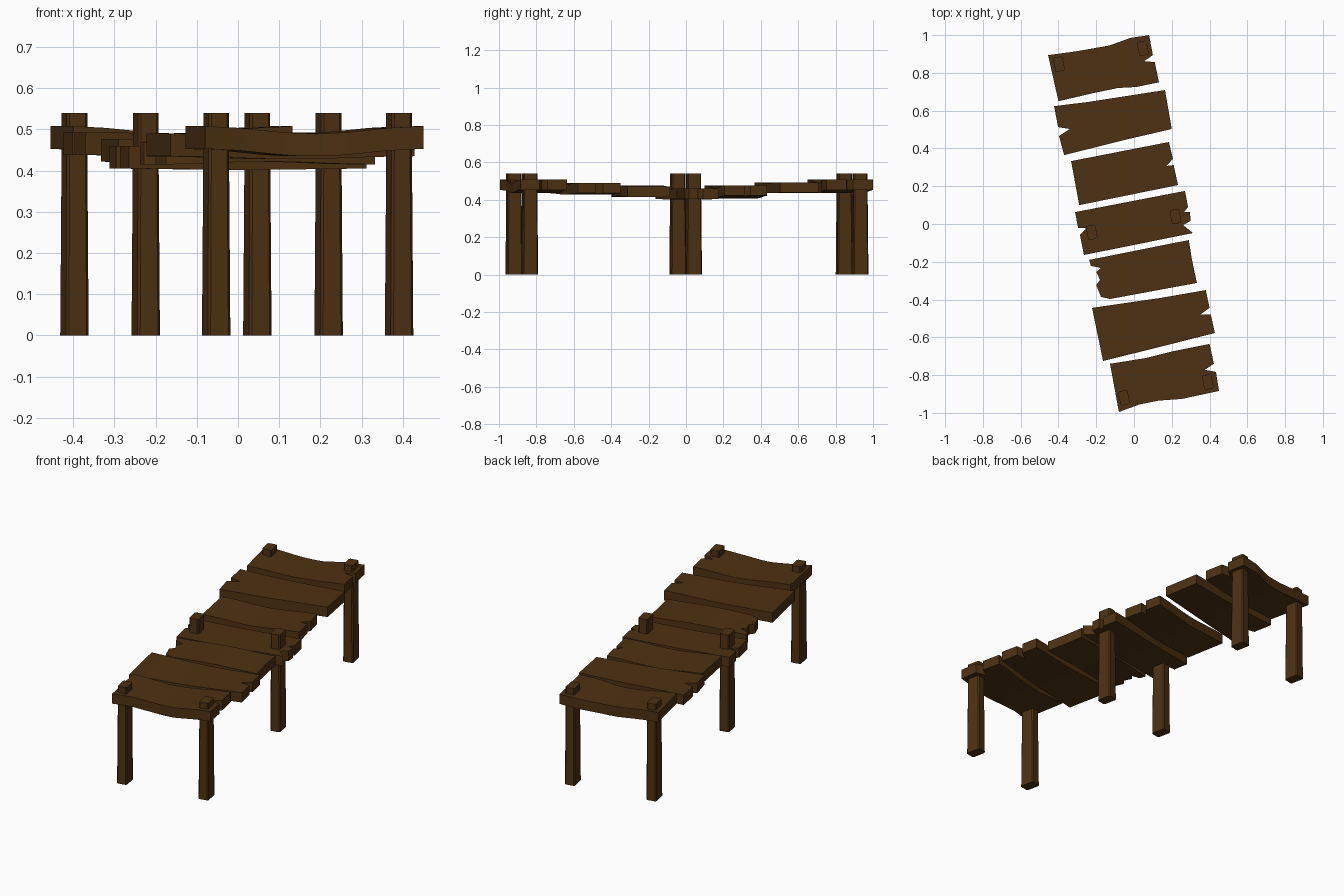
import bpy, bmesh, math
from mathutils import Vector, Matrix

if "Cube" in bpy.data.objects:
    bpy.data.objects.remove(bpy.data.objects["Cube"])

ANG = math.radians(11.3)                      # the whole dock is turned a little
ALONG = Vector((math.cos(ANG), math.sin(ANG), 0))

wood = bpy.data.materials.new("dark brown wood")
wood.diffuse_color = (0.075, 0.031, 0.006, 1)
wood.use_nodes = True
wood.node_tree.nodes["Principled BSDF"].inputs["Base Color"].default_value = wood.diffuse_color


def finish(bm, name):
    bmesh.ops.recalc_face_normals(bm, faces=bm.faces[:])
    me = bpy.data.meshes.new(name)
    bm.to_mesh(me)
    bm.free()
    me.materials.append(wood)
    ob = bpy.data.objects.new(name, me)
    bpy.context.collection.objects.link(ob)
    me.shade_smooth()
    me.set_sharp_from_angle(angle=math.radians(30))
    return ob


def plank(name, z_end, z_mid, pts, thick=0.055):
    """Ragged outline, cut across its length, thickened and bent."""
    bm = bmesh.new()
    bm.faces.new([bm.verts.new((x, y, 0)) for x, y in pts])
    us = [Vector((x, y, 0)).dot(ALONG) for x, y in pts]
    mid, half = (min(us) + max(us)) / 2, (max(us) - min(us)) / 2
    for i in range(-4, 5):
        bmesh.ops.bisect_plane(bm, geom=bm.verts[:] + bm.edges[:] + bm.faces[:],
                               plane_co=ALONG * (mid + half * i * 0.17), plane_no=ALONG)
    bmesh.ops.triangulate(bm, faces=[f for f in bm.faces if len(f.verts) > 4])
    r = bmesh.ops.extrude_face_region(bm, geom=bm.faces[:])
    bmesh.ops.translate(bm, vec=(0, 0, thick),
                        verts=[v for v in r["geom"] if isinstance(v, bmesh.types.BMVert)])
    for v in bm.verts:
        t = max(-1, min(1, (v.co.dot(ALONG) - mid) / half))
        v.co.z += z_end + (z_mid - z_end) * (0.5 + 0.5 * math.cos(math.pi * t))
    finish(bm, name)


# deck planks, back to front
plank("plank_1", 0.453, 0.435, [
    (-.455, .894), (-.3, .915), (-.13, .945), (-.02, .985), (.08, 1.0), (.10, .894),
    (.053, .862), (.11, .857), (.132, .75), (.01, .725), (-.085, .72), (-.22, .692), (-.40, .65)])
plank("plank_2", 0.438, 0.435, [
    (-.423, .624), (-.25, .645), (.164, .709), (.20, .503), (-.05, .445), (-.37, .365),
    (-.397, .466), (-.34, .503), (-.402, .513)])
plank("plank_3", 0.422, 0.408, [
    (-.333, .333), (.185, .434), (.206, .344), (.17, .307), (.21, .312), (.233, .206), (-.29, .10)])
plank("plank_4", 0.405, 0.402, [
    (-.312, .063), (.27, .175), (.286, .09), (.265, .063), (.296, .063), (.30, .016), (.26, -.005),
    (.312, -.048), (-.265, -.164), (-.286, -.058), (-.25, -.02), (-.296, -.02)])
plank("plank_5", 0.415, 0.422, [
    (-.238, -.19), (.29, -.085), (.307, -.19), (.333, -.312), (-.127, -.397), (-.175, -.386),
    (-.2, -.323), (-.18, -.296), (-.2, -.254), (-.175, -.233), (-.228, -.222)])
plank("plank_6", 0.435, 0.428, [
    (-.222, -.444), (.15, -.39), (.38, -.35), (.40, -.444), (.35, -.48), (.407, -.48),
    (.428, -.577), (.1, -.66), (-.164, -.725)])
plank("plank_7", 0.453, 0.435, [
    (-.127, -.74), (.06, -.71), (.2, -.675), (.40, -.635), (.423, -.74), (.375, -.772),
    (.434, -.783), (.45, -.884), (.254, -.926), (.13, -.935), (.03, -.955), (-.08, -.995)])


def post(name, x, y):
    """Tapered post with slightly cut corners, poking through the deck."""
    bm = bmesh.new()
    rings = []
    for z, w, l in ((0, .028, .042), (.44, .0255, .038), (.54, .0255, .038)):
        c = 0.006
        pts = [(w, l - c), (w - c, l), (c - w, l), (-w, l - c),
               (-w, c - l), (c - w, -l), (w - c, -l), (w, c - l)]
        rings.append([bm.verts.new((px, py, z)) for px, py in pts])
    for a, b in zip(rings, rings[1:]):
        for i in range(8):
            j = (i + 1) % 8
            bm.faces.new((a[i], a[j], b[j], b[i]))
    bm.faces.new(rings[0][::-1])
    bm.faces.new(rings[-1])
    bmesh.ops.transform(bm, verts=bm.verts[:],
                        matrix=Matrix.Translation((x, y, 0)) @ Matrix.Rotation(ANG, 4, 'Z'))
    finish(bm, name)


# three pairs of posts
for row, cx, cy in (("back", -.175, .888), ("middle", -.002, -.002), ("front", .169, -.878)):
    for side, s in (("left", -1), ("right", 1)):
        post(f"{row}_{side}_post", cx + s * .222, cy + s * .042)
